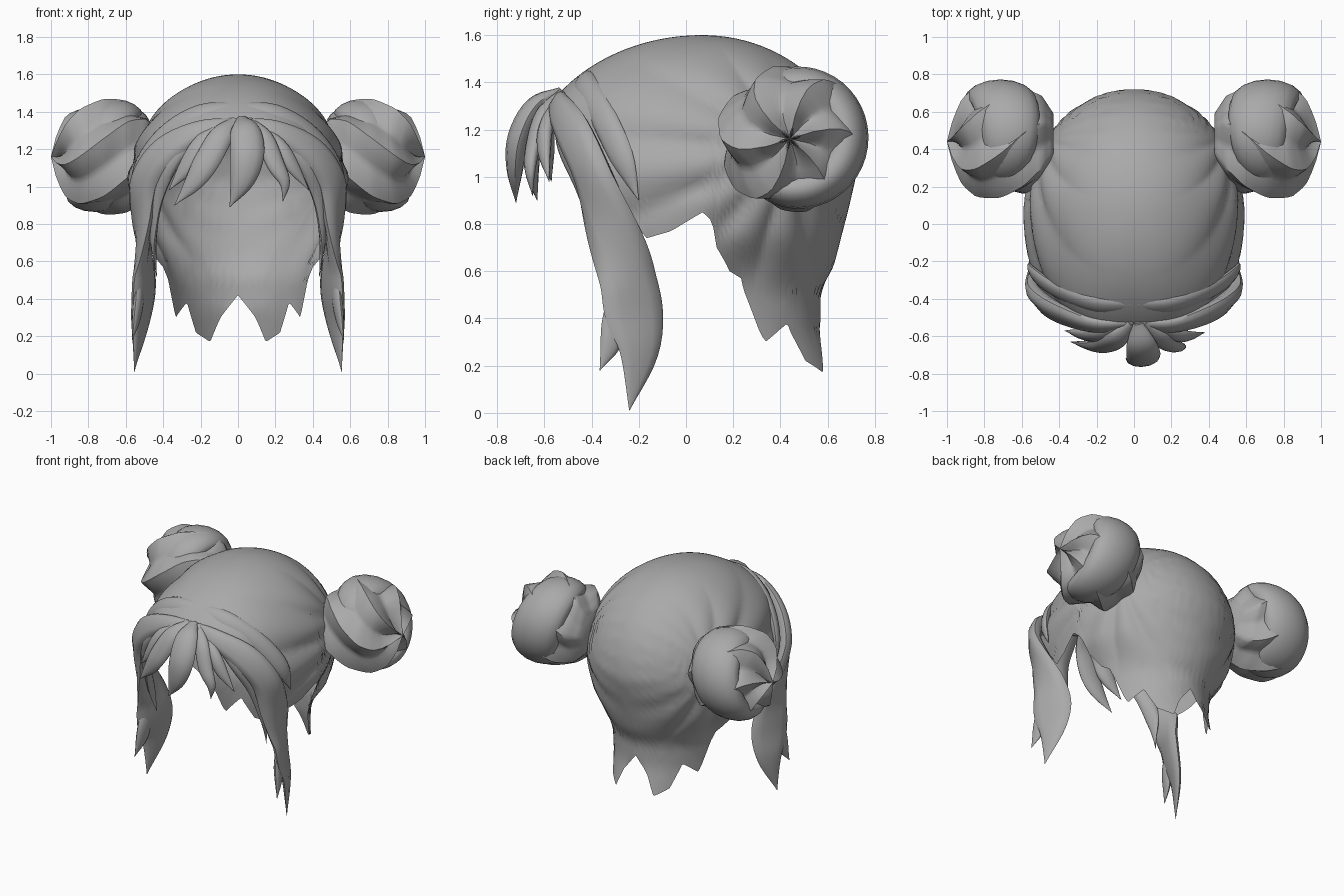
import bpy, math
from mathutils import Vector

if "Cube" in bpy.data.objects:
    bpy.data.objects.remove(bpy.data.objects["Cube"])

hair = bpy.data.materials.new("hair grey")
hair.diffuse_color = (0.4, 0.4, 0.4, 1)
hair.use_nodes = True
hair.node_tree.nodes["Principled BSDF"].inputs["Base Color"].default_value = hair.diffuse_color


def lerp(table, v):
    """Piecewise linear lookup in a table of (key, value)."""
    if v <= table[0][0]:
        return table[0][1]
    for (a, p), (b, q) in zip(table, table[1:]):
        if v <= b:
            return p + (q - p) * (v - a) / (b - a)
    return table[-1][1]


def add(name, verts, faces, angle=50):
    me = bpy.data.meshes.new(name)
    me.from_pydata(verts, [], faces)
    me.materials.append(hair)
    ob = bpy.data.objects.new(name, me)
    bpy.context.collection.objects.link(ob)
    bpy.ops.object.select_all(action='DESELECT')
    ob.select_set(True)
    bpy.context.view_layer.objects.active = ob
    bpy.ops.object.mode_set(mode='EDIT')
    bpy.ops.mesh.select_all(action='SELECT')
    bpy.ops.mesh.remove_doubles(threshold=0.0005)
    bpy.ops.mesh.normals_make_consistent(inside=False)
    bpy.ops.object.mode_set(mode='OBJECT')
    bpy.ops.object.shade_smooth_by_angle(angle=math.radians(angle))
    return ob


def grid_faces(rows, cols):
    return [(r * cols + c, r * cols + (c + 1) % cols,
             (r + 1) * cols + (c + 1) % cols, (r + 1) * cols + c)
            for r in range(rows - 1) for c in range(cols)]


# Scalp shell: lower edge height by angle (-90 front, 0 side, 90 back)
EDGE = [(-90, 1.35), (-60, 1.29), (-45, 1.18), (-32, 1.0), (-27, 0.86),
        (-18, 0.74), (-10, 0.77), (0, 0.85), (4, 0.81), (6, 0.70), (12, 0.60),
        (18, 0.57), (31, 0.30), (46, 0.38), (54, 0.22), (67, 0.17),
        (76, 0.30), (90, 0.42)]
WIDTH = [(0.17, 0.38), (0.5, 0.40), (0.6, 0.43), (0.75, 0.53), (0.9, 0.57), (1.0, 0.58)]
BACK = [(0.17, 0.555), (0.35, 0.50), (0.52, 0.50), (0.62, 0.555), (0.85, 0.615), (1.0, 0.65)]


def scalp_point(deg, z):
    a = math.radians(deg)
    dome = math.sqrt(max(0, 1 - (max(z - 1, 0) / 0.6) ** 2))
    w = lerp(WIDTH, z) * dome
    depth = (lerp(BACK, z) if deg > 0 else 0.75) * dome
    x = w * max(0, math.cos(a)) ** (0.85 if deg < 0 else 1)
    y = depth * math.sin(a)
    # pleats that gather toward the bun, fading at the parting, bun and nape
    dy, dz = y + 0.07 - 0.45, z - 1.12
    phi = math.atan2(dz, dy)
    fade = min(1, x / 0.35) * min(1, math.hypot(dy, dz) / 0.35) * min(1, max(0, (z - 0.5) / 0.2))
    pleat = abs(math.sin(7 * phi + 0.4)) - 0.55
    k = 1 + 0.05 * pleat * fade * min(1, dome * 1.2)
    return x * k, y * k + 0.07, z


rows, cols = 40, 240
verts = []
for r in range(rows):
    f = 1 - math.cos(r / (rows - 1) * math.pi / 2)
    for c in range(cols):
        deg = c * 360 / cols - 90
        side = 1 if deg <= 90 else -1
        deg = deg if deg <= 90 else 180 - deg
        x, y, z = scalp_point(deg, 1.6 - (1.6 - lerp(EDGE, deg)) * f)
        verts.append((side * x, y, z))
add("scalp_hair", verts, grid_faces(rows, cols), 120)

# Strands face away from this depth, so low strands curl in at their back edge
FACING = [(0.55, -0.45), (1.0, 0.05)]


def lock(name, path, mirror=False, ridge=0.0, n=12, steps=5):
    """Tapered flat strand; path rows are x, y, z, half width, half thickness."""
    pts = [Vector(p) for p in path]
    ctrl = [pts[0] * 2 - pts[1]] + pts + [pts[-1] * 2 - pts[-2]]
    line = []
    for i in range(1, len(ctrl) - 2):
        p0, p1, p2, p3 = ctrl[i - 1:i + 3]
        for s in range(steps):
            t = s / steps
            line.append(0.5 * (2 * p1 + (p2 - p0) * t + (2 * p0 - 5 * p1 + 4 * p2 - p3) * t * t
                               + (3 * p1 - p0 - 3 * p2 + p3) * t ** 3))
    line.append(pts[-1])
    verts = []
    for i, p in enumerate(line):
        tan = (line[min(i + 1, len(line) - 1)].to_3d() - line[max(i - 1, 0)].to_3d()).normalized()
        pos = p.to_3d()
        out = pos - Vector((0, lerp(FACING, pos.z), min(pos.z, 1.0)))
        wide = tan.cross(out).normalized()
        out = wide.cross(tan).normalized()
        for k in range(n):
            a = 2 * math.pi * k / n
            th = max(p[4], 0.001) * (1 - ridge * (k % 3 == 0))
            verts.append(pos + wide * max(p[3], 0.001) * math.cos(a) + out * th * math.sin(a))
    faces = grid_faces(len(line), n)
    faces += [tuple(range(n)), tuple(range(len(verts) - n, len(verts)))]
    add(name, verts, faces)
    if mirror:
        add(name + "_left", [(-v.x, v.y, v.z) for v in verts], faces)


# Long side locks with a split tip, plus the thin strands inside them
lock("side_lock", [(0.0, -.53, 1.34, .03, .02), (.2, -.54, 1.30, .06, .035),
                   (.39, -.48, 1.19, .09, .045), (.50, -.405, 1.03, .095, .05),
                   (.515, -.33, .82, .11, .045), (.505, -.255, .60, .125, .04),
                   (.505, -.22, .42, .135, .035), (.525, -.20, .25, .09, .025),
                   (.555, -.24, .01, 0, 0)], True, 0.15)
lock("split_tip", [(.525, -.27, .52, .05, .02), (.53, -.30, .40, .055, .025),
                   (.545, -.32, .29, .045, .02), (.565, -.365, .18, 0, 0)], True)
lock("inner_strand", [(.22, -.54, 1.28, .03, .02), (.36, -.50, 1.14, .06, .035),
                      (.44, -.42, .95, .055, .03), (.455, -.35, .75, .045, .02),
                      (.435, -.30, .52, 0, 0)], True)
# Raised fold of hair behind the parting
lock("front_fold", [(-.03, -.44, 1.42, .04, .015), (.2, -.43, 1.39, .06, .03),
                    (.40, -.36, 1.27, .06, .03), (.53, -.27, 1.08, .055, .025),
                    (.56, -.20, .90, 0, 0)], True)

# Fringe strands
lock("fringe_middle", [(.02, -.53, 1.36, .03, .02), (.04, -.64, 1.30, .08, .04),
                       (.05, -.71, 1.17, .09, .045), (.02, -.725, 1.03, .065, .035),
                       (-.045, -.72, .89, 0, 0)])
lock("fringe_left", [(-.01, -.53, 1.35, .03, .02), (-.09, -.61, 1.27, .065, .035),
                     (-.17, -.65, 1.13, .07, .035), (-.24, -.65, 1.02, .05, .025),
                     (-.34, -.63, .90, 0, 0)])
lock("fringe_far_left", [(-.04, -.53, 1.34, .03, .02), (-.18, -.59, 1.24, .055, .03),
                         (-.27, -.59, 1.11, .05, .03), (-.37, -.57, .98, 0, 0)])
lock("fringe_right", [(.05, -.53, 1.35, .03, .02), (.14, -.61, 1.26, .05, .03),
                      (.20, -.65, 1.12, .05, .03), (.25, -.66, 1.02, .03, .02),
                      (.24, -.65, .92, 0, 0)])
lock("fringe_far_right", [(.08, -.53, 1.34, .03, .02), (.22, -.59, 1.22, .04, .03),
                          (.29, -.60, 1.11, .04, .025), (.38, -.58, .98, 0, 0)])

# Buns: twisted ridged body around the x axis, with a coil over the top and back
BUN = [(0, 0.14), (.12, .23), (.3, .28), (.55, .295), (.75, .275), (.87, .22), (.95, .12), (1, 0.0)]
for side, tag in ((1, "right"), (-1, "left")):
    rows, cols, verts = 26, 60, []
    for r in range(rows):
        u = r / (rows - 1)
        rad = lerp(BUN, u)
        for c in range(cols):
            ridge = abs(2 * ((c / 10) % 1) - 1) ** 1.3
            a = 2 * math.pi * c / cols + 1.5 * u + 2.01
            k = rad * (0.87 + 0.2 * ridge)
            x = 0.43 + 0.52 * u + 0.05 * ridge * max(0, u - .5) * 2
            verts.append((side * x, .44 + k * math.cos(a), 1.16 + k * math.sin(a)))
    add("bun_" + tag, verts, grid_faces(rows, cols) + [tuple(range(cols))], 45)

    rows, cols, verts = 40, 16, []
    for r in range(rows):
        t = r / (rows - 1)
        a = math.radians(-150 + 310 * t)
        tube = 0.10 * math.sin(math.pi * (0.06 + 0.90 * t)) ** 0.5
        for c in range(cols):
            b = 2 * math.pi * c / cols
            k = 0.218 + tube * math.cos(b)
            verts.append((side * (0.715 - 0.05 * math.sin(a) + 1.8 * tube * math.sin(b)),
                          .455 + k * math.cos(a), 1.165 + k * math.sin(a)))
    caps = [tuple(range(cols)), tuple(range(len(verts) - cols, len(verts)))]
    add("bun_coil_" + tag, verts, grid_faces(rows, cols) + caps)
